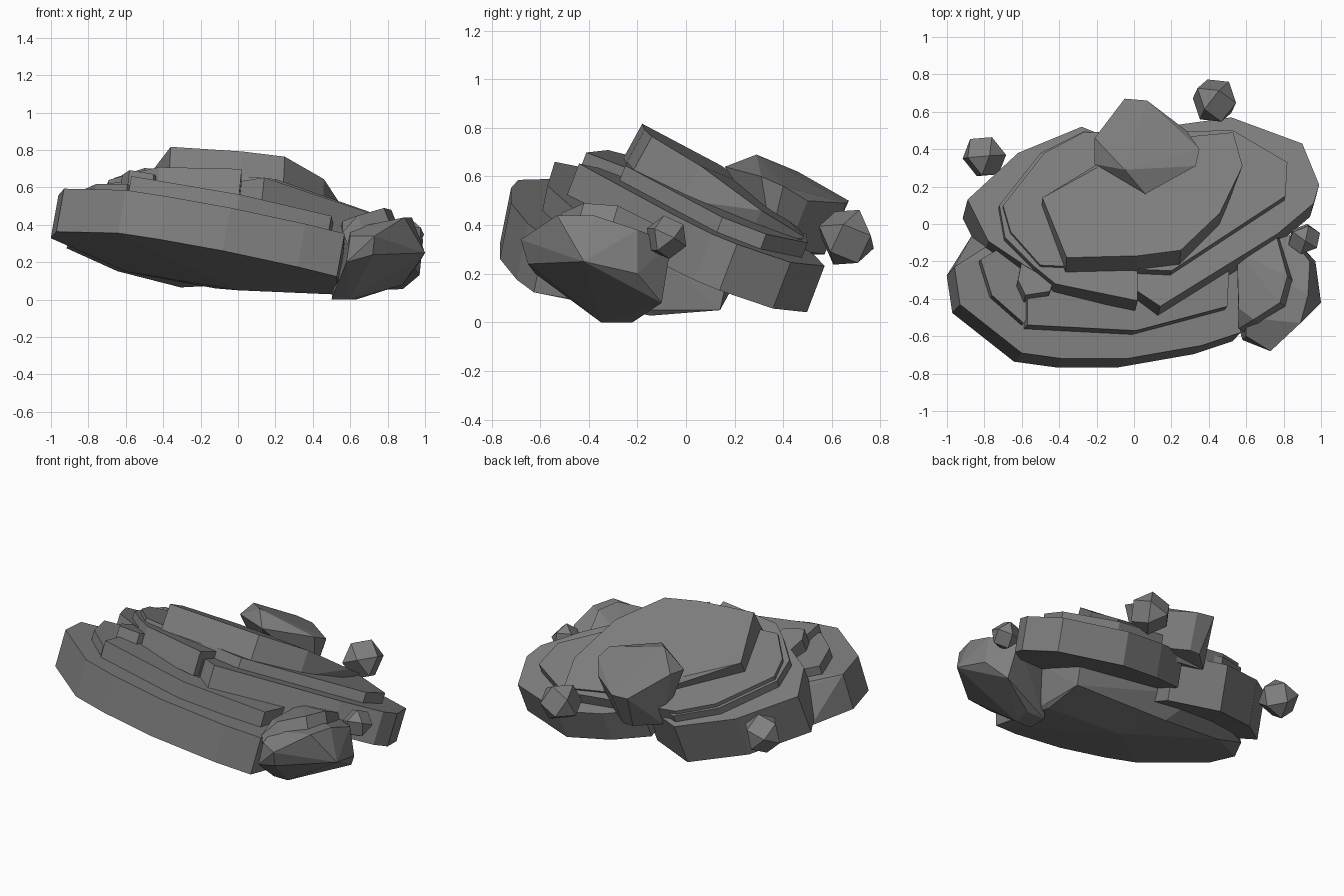
import bpy
import bmesh
import math
from mathutils import Vector, Euler

default = bpy.data.objects.get("Cube")
if default:
    bpy.data.objects.remove(default, do_unlink=True)

grey = bpy.data.materials.new("stone grey")
grey.use_nodes = True
colour = (.21, .21, .21, 1)
grey.diffuse_color = colour
grey.node_tree.nodes["Principled BSDF"].inputs["Base Color"].default_value = colour


def rock(name, points):
    """Flat-faced convex rock wrapped around a few corner points."""
    bm = bmesh.new()
    for point in points:
        bm.verts.new(point)
    hull = bmesh.ops.convex_hull(bm, input=bm.verts[:])
    loose = [v for v in hull["geom_interior"] if isinstance(v, bmesh.types.BMVert)]
    bmesh.ops.delete(bm, geom=loose, context="VERTS")
    bmesh.ops.dissolve_limit(bm, angle_limit=math.radians(4),
                             verts=bm.verts[:], edges=bm.edges[:])
    bmesh.ops.recalc_face_normals(bm, faces=bm.faces[:])
    mesh = bpy.data.meshes.new(name)
    bm.to_mesh(mesh)
    bm.free()
    mesh.materials.append(grey)
    obj = bpy.data.objects.new(name, mesh)
    bpy.context.collection.objects.link(obj)
    return obj


def slab(name, outline, height, slope, thickness, extra=()):
    """Tilted layer: the outline lies on a sloping plane and is extruded along its normal."""
    slope_x, slope_y = slope
    top = [Vector((x, y, height + slope_x * x + slope_y * y)) for x, y in outline]
    normal = Vector((-slope_x, -slope_y, 1))
    bottom = [point - normal * thickness for point in top]
    return rock(name, top + bottom + [Vector(p) for p in extra])


def pebble(name, centre, size, turn):
    """Small stone: a cube cut off at every corner."""
    bm = bmesh.new()
    bmesh.ops.create_cube(bm, size=1.5)
    spin = Euler(turn).to_matrix()
    middles = [(e.verts[0].co + e.verts[1].co) / 2 for e in bm.edges]
    points = [Vector(centre) + (spin @ middle) * size for middle in middles]
    bm.free()
    return rock(name, points)


front_tilt = (-.18, -.2)
back_tilt = (-.1, -.38)
top_tilt = (-.05, -.55)

# Wide front ledge with its sloping underside and steep back
slab("front_ledge",
     [(-.96, -.23), (-.93, -.43), (-.6, -.69), (-.38, -.72), (-.04, -.72),
      (.36, -.65), (.57, -.58), (.57, -.1), (-.6, 0)],
     height=.34, slope=front_tilt, thickness=.23,
     extra=[(-.86, -.05, .27), (-.6, .05, .15), (0, -.14, .05),
            (.55, -.14, .05), (.55, .14, .05), (-.12, .14, .06),
            (.55, .19, .27), (-.3, .25, .25)])

# Two steps resting on the front ledge
slab("front_step",
     [(-.57, -.54), (.01, -.57), (.5, -.44), (.51, -.2), (-.57, -.2)],
     height=.45, slope=front_tilt, thickness=.14)
slab("left_step",
     [(-.82, -.19), (-.76, -.38), (-.59, -.53), (-.4, -.3), (-.5, 0)],
     height=.405, slope=front_tilt, thickness=.1)

# Thick tilted layers behind the front ledge
slab("left_layer",
     [(-.89, .13), (-.78, -.09), (-.57, -.23), (-.42, -.31), (.02, -.38),
      (.02, .4), (-.22, .48), (-.28, .52), (-.62, .38)],
     height=.495, slope=back_tilt, thickness=.26)
slab("right_layer",
     [(.02, -.36), (.14, -.44), (.53, -.2), (.77, -.05), (.96, .11),
      (.99, .21), (.9, .43), (.52, .57), (.23, .53), (0, .45)],
     height=.5, slope=back_tilt, thickness=.19)

# Middle and top layers of the stack
slab("middle_left_layer",
     [(-.72, .1), (-.69, -.07), (-.53, -.23), (-.42, -.32), (.02, -.41),
      (.02, .4), (-.26, .5), (-.5, .38)],
     height=.545, slope=back_tilt, thickness=.14)
slab("middle_layer",
     [(-.7, .1), (-.66, -.04), (-.5, -.22), (.2, -.25), (.57, -.02),
      (.81, .15), (.82, .33), (.53, .5), (-.27, .49), (-.48, .38)],
     height=.57, slope=back_tilt, thickness=.12)
slab("top_layer",
     [(-.49, .14), (-.36, -.18), (.02, -.17), (.25, -.14), (.46, .06), (-.2, .3)],
     height=.7, slope=top_tilt, thickness=.14,
     extra=[(.58, .31, .46), (.53, .49, .35), (0, .44, .42), (.5, .25, .33), (.45, .4, .28)])

# Chipped shard on the left of the step
slab("left_shard",
     [(-.62, -.3), (-.58, -.38), (-.45, -.36), (-.42, -.28), (-.6, -.2)],
     height=.49, slope=back_tilt, thickness=.16)

# Upright block wedged into the back
rock("back_block",
     [(-.21, .32, .6), (-.21, .46, .62), (-.05, .29, .69), (.06, .16, .64),
      (.33, .31, .6), (.35, .4, .56), (.28, .5, .5), (-.05, .67, .5),
      (.07, .66, .49), (.25, .42, .3), (.3, .35, .35), (-.15, .45, .28),
      (-.02, .57, .28), (.05, .57, .28)])

# Boulder at the front corner with a flat slanting underside
rock("corner_boulder",
     [(.6, -.6, .34), (.73, -.68, .34), (.89, -.53, .44), (.93, -.38, .44),
      (.94, -.2, .38), (.83, -.06, .33), (.56, -.15, .36), (.6, -.5, .38),
      (.58, -.62, .2), (.72, -.65, .24), (1, -.42, .25), (.97, -.2, .2),
      (.88, -.1, .08), (.6, -.35, 0), (.5, -.35, 0), (.63, -.22, 0), (.5, -.22, 0)])

# Cap layer on the boulder
cap = [Vector(p) for p in
       [(.56, -.56, .36), (.64, -.51, .45), (.78, -.42, .49), (.82, -.28, .48),
        (.76, -.06, .37), (.55, -.15, .4), (.56, -.45, .42)]]
rock("boulder_cap", cap + [p + Vector((.04, -.03, -.1)) for p in cap])

# Loose stones around the rim
pebble("back_stone", (.43, .66, .35), .12, (.4, .3, .2))
pebble("left_stone", (-.8, .36, .36), .115, (.9, .2, .7))
pebble("right_stone", (.91, -.08, .35), .085, (.2, .8, .5))
